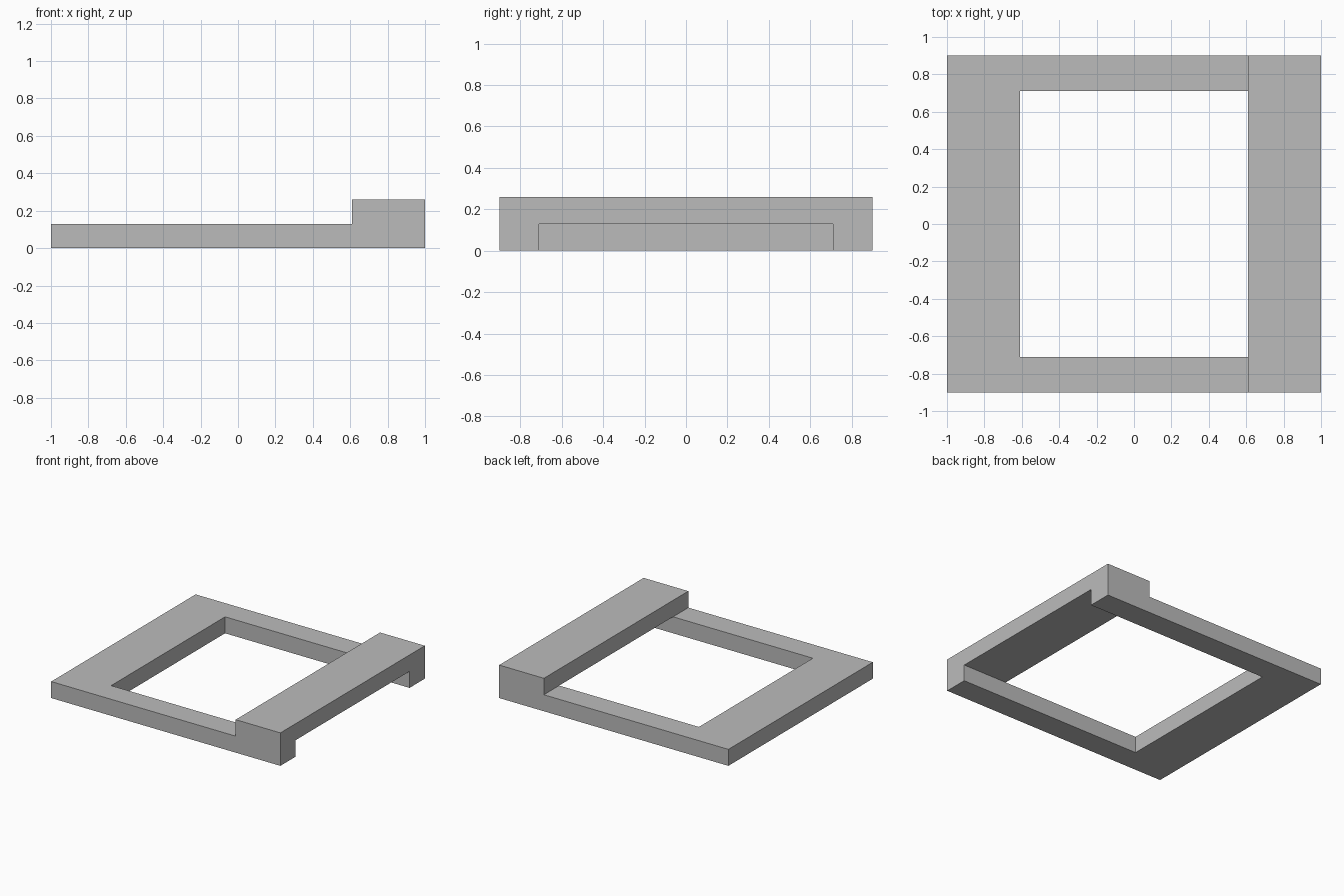
import bpy
import bmesh
from mathutils import Vector

cube = bpy.data.objects.get("Cube")
if cube:
    bpy.data.objects.remove(cube, do_unlink=True)

# Plain grey finish
grey = bpy.data.materials.new("plain_grey")
grey.use_nodes = True
grey.diffuse_color = (0.5, 0.5, 0.5, 1)
grey.node_tree.nodes["Principled BSDF"].inputs["Base Color"].default_value = (0.5, 0.5, 0.5, 1)

# Dividing planes of the frame along each axis
cuts = [(-1, -0.61, 0.61, 1), (-0.9, -0.71, 0.71, 0.9), (0, 0.13, 0.26)]


def solid(i, j, k):
    """True where the frame has material."""
    if k == 0:
        return i == 0 and j in (0, 1, 2) or i in (1, 2) and j in (0, 2)
    return k == 1 and i == 2 and j in (0, 1, 2)   # raised bridge beam


def add_wall(bm, cell, axis, side):
    """Add the quad on one side of a cell."""
    u, v = (axis + 1) % 3, (axis + 2) % 3
    corners = []
    for du, dv in ((0, 0), (1, 0), (1, 1), (0, 1)):
        p = Vector()
        p[axis] = cuts[axis][cell[axis] + side]
        p[u] = cuts[u][cell[u] + du]
        p[v] = cuts[v][cell[v] + dv]
        corners.append(bm.verts.new(p))
    bm.faces.new(corners if side else corners[::-1])


# Skin the solid region, so that the bars join without inner walls
bm = bmesh.new()
for i in range(3):
    for j in range(3):
        for k in range(2):
            if not solid(i, j, k):
                continue
            for axis in range(3):
                for side in (0, 1):
                    beside = [i, j, k]
                    beside[axis] += 1 if side else -1
                    if not solid(*beside):
                        add_wall(bm, (i, j, k), axis, side)

# Weld and merge flat regions
bmesh.ops.remove_doubles(bm, verts=bm.verts, dist=0.001)
bmesh.ops.dissolve_limit(bm, angle_limit=0.01, verts=bm.verts, edges=bm.edges)

mesh = bpy.data.meshes.new("bridged_frame")
bm.to_mesh(mesh)
bm.free()
mesh.materials.append(grey)
frame = bpy.data.objects.new("bridged_frame", mesh)
bpy.context.collection.objects.link(frame)
